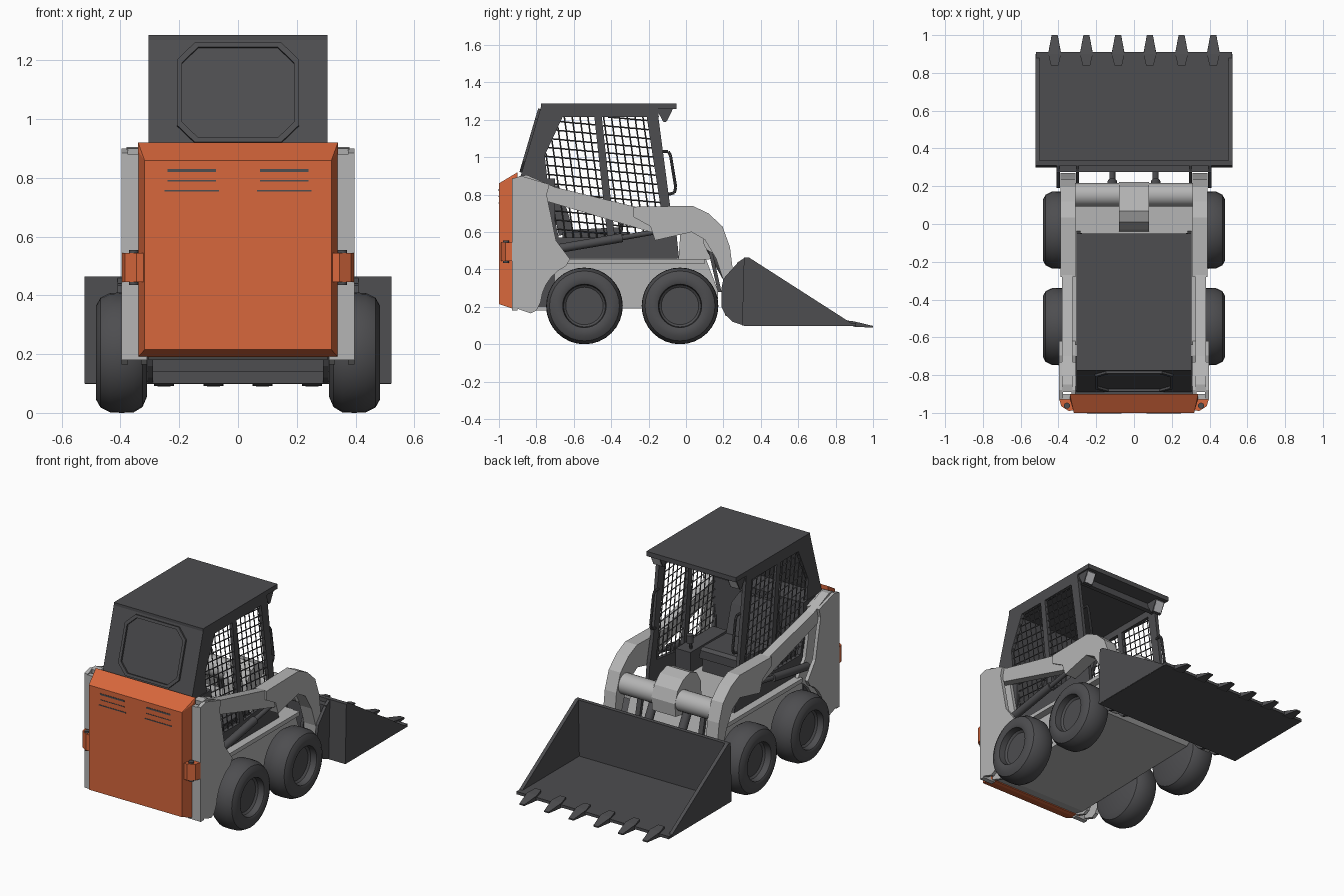
import bpy, bmesh, math
from mathutils import Vector, Matrix

if "Cube" in bpy.data.objects:
    bpy.data.objects.remove(bpy.data.objects["Cube"])

def material(name, r, g, b):
    m = bpy.data.materials.new(name)
    m.diffuse_color = (r, g, b, 1)
    m.use_nodes = True
    m.node_tree.nodes["Principled BSDF"].inputs["Base Color"].default_value = m.diffuse_color
    return m

DARK = material("charcoal", 0.075, 0.075, 0.08)
GREY = material("light grey", 0.46, 0.46, 0.46)
ORANGE = material("orange", 0.68, 0.135, 0.045)
LENS = material("lamp white", 0.6, 0.6, 0.62)

def finish(name, bm, mat, mirror=False, smooth=False):
    bmesh.ops.recalc_face_normals(bm, faces=bm.faces[:])
    me = bpy.data.meshes.new(name)
    bm.to_mesh(me)
    bm.free()
    me.materials.append(mat)
    if smooth:
        for p in me.polygons:
            p.use_smooth = True
        me.set_sharp_from_angle(angle=math.radians(35))
    ob = bpy.data.objects.new(name, me)
    bpy.context.collection.objects.link(ob)
    if mirror:
        ob.modifiers.new("Mirror", 'MIRROR').use_mirror_merge = False
    return ob

def side_plane(u, v, w):          # profile in y-z, depth along x
    return Vector((w, u, v))

def prism(name, loops, w0, w1, mat, mirror=False, f=side_plane):
    """Extrude outline loops[0] (later loops are holes) from w0 to w1."""
    bm = bmesh.new()
    for loop in loops:
        vs = [bm.verts.new(f(u, v, w0)) for u, v in loop]
        for i in range(len(vs)):
            bm.edges.new((vs[i - 1], vs[i]))
    d = f(0, 0, w1) - f(0, 0, w0)
    bmesh.ops.triangle_fill(bm, use_beauty=True, edges=bm.edges[:], normal=d.normalized())
    r = bmesh.ops.extrude_face_region(bm, geom=bm.faces[:])
    bmesh.ops.translate(bm, verts=[g for g in r["geom"] if isinstance(g, bmesh.types.BMVert)], vec=d)
    return finish(name, bm, mat, mirror)

def hull(name, pts, mat, mirror=False):
    bm = bmesh.new()
    for p in pts:
        bm.verts.new(p)
    bmesh.ops.convex_hull(bm, input=bm.verts[:])
    bmesh.ops.dissolve_limit(bm, angle_limit=0.01, verts=bm.verts[:], edges=bm.edges[:])
    return finish(name, bm, mat, mirror)

def box(name, x0, x1, y0, y1, z0, z1, mat, mirror=False):
    return hull(name, [(x, y, z) for x in (x0, x1) for y in (y0, y1) for z in (z0, z1)], mat, mirror)

def rods(name, segs, r, mat, mirror=False, n=16):
    """Round bars between pairs of points."""
    bm = bmesh.new()
    for a, b in segs:
        a, b = Vector(a), Vector(b)
        m = Matrix.Translation((a + b) / 2) @ (b - a).to_track_quat('Z', 'Y').to_matrix().to_4x4()
        bmesh.ops.create_cone(bm, cap_ends=True, segments=n, radius1=r, radius2=r,
                              depth=(b - a).length, matrix=m)
    return finish(name, bm, mat, mirror, n > 6)

# wheels
TYRE = [(0, .31), (.15, .31), (.185, .325), (.203, .355), (.205, .395), (.203, .435), (.187, .468),
        (.16, .483), (.125, .483), (.116, .478), (.112, .44), (.1, .43), (0, .43)]
for label, cy in (("rear", -.543), ("front", -.032)):
    bm = bmesh.new()
    vs = [bm.verts.new((x, cy, .205 + r)) for r, x in TYRE]
    es = [bm.edges.new(p) for p in zip(vs, vs[1:])]
    bmesh.ops.spin(bm, geom=vs + es, cent=(0, cy, .205), axis=(1, 0, 0),
                   angle=math.tau, steps=32, use_duplicate=False)
    bmesh.ops.remove_doubles(bm, verts=bm.verts[:], dist=1e-4)
    finish(label + "_wheels", bm, DARK, True, True)

# chassis and fender flange
prism("chassis", [[(-.92, .2), (-.83, .18), (.12, .2), (.17, .24), (.17, .29), (.107, .455), (-.92, .455)]],
      -.305, .305, GREY)
box("fender_flange", .3, .35, -.64, .1, .43, .455, GREY, True)
box("engine_bay", -.31, .31, -.92, -.7, .2, .885, DARK)

# rear towers: outer and inner plates, back wall
arc = [(-.543 + .235 * math.cos(math.radians(a)), .205 + .235 * math.sin(math.radians(a)))
       for a in range(175, 105, -12)]
tower = [(-.93, .2), (-.93, .885), (-.88, .9), (-.73, .855), (-.745, .8), (-.695, .555), (-.62, .455)] \
        + arc[::-1] + [(-.8, .18), (-.83, .165)]
prism("tower_outer_plate", [tower], .375, .397, GREY, True)
prism("tower_inner_plate", [tower], .31, .33, GREY, True)
box("tower_back_wall", .31, .397, -.93, -.9, .18, .88, GREY, True)

# lift arms with elbows
prism("lift_arm", [[(-.89, .9), (-.85, .905), (-.7, .84), (-.27, .735), (-.1, .72), (-.1, .6), (-.19, .6), (-.73, .76), (-.88, .8)]],
      .325, .38, GREY, True)
prism("arm_elbow", [[(-.28, .735), (.035, .74), (.12, .7), (.195, .63), (.235, .52), (.25, .4), (.27, .15),
                     (.21, .15), (.2, .34), (.16, .46), (.1, .56), (.03, .6), (-.165, .555), (-.19, .63),
                     (-.28, .68)]], .31, .39, GREY, True)
rods("lift_cylinder", [((.35, -.68, .512), (.35, -.34, .57))], .024, DARK, True)
rods("lift_cylinder_rod", [((.35, -.34, .57), (.35, -.17, .6))], .014, DARK, True)

# cross tube, centre hood and tilt cylinders
rods("cross_tube", [((-.32, .155, .55), (.32, .155, .55))], .062, GREY, n=24)
prism("centre_hood", [[(-.04, .45), (-.03, .6), (.01, .665), (.07, .69), (.14, .67), (.195, .62), (.222, .55),
                       (.215, .47), (.1, .45)]], -.08, .08, GREY)
rods("tilt_cylinder", [((.115, .13, .52), (.115, .22, .36))], .026, DARK, True)
rods("tilt_rod", [((.115, .22, .36), (.115, .3, .22))], .016, DARK, True)
hull("front_strut", [(x, y + d, z) for x in (.2, .23) for d in (0, .02) for y, z in ((.12, .5), (.17, .28))], DARK, True)

# bucket
box("bucket_floor", -.52, .52, .31, .91, .098, .115, DARK)
prism("bucket_back", [[(.3, .1), (.31, .465), (.335, .465), (.325, .1)]], -.52, .52, DARK)
prism("bucket_side", [[(.3, .1), (.31, .465), (.335, .465), (.865, .125), (.9, .1)]], .5, .522, DARK, True)
bracket = [(.31, .46), (.28, .44), (.2, .35), (.19, .3), (.19, .2), (.21, .16), (.25, .12), (.31, .1)]
prism("bracket_inner", [bracket], .29, .308, DARK, True)
prism("bracket_outer", [bracket], .392, .41, DARK, True)
box("attach_plate", -.41, .41, .275, .31, .14, .44, DARK)
for i in range(6):
    cx = (i - 2.5) * .168
    hull("bucket_tooth", [(cx + s * w, y, z) for s in (-1, 1) for w, y, z in
         ((.02, .84, .115), (.02, .84, .13), (.034, .905, .092), (.034, .9, .122), (.016, 1, .09), (.016, 1, .098))], DARK)

# rear door, hinges and vents
hull("rear_door", [(s * x, y, z) for s in (-1, 1) for x, y, z in
     ((.318, -1, .215), (.318, -1, .86), (.34, -.925, .19), (.34, -.925, .89), (.34, -.9, .19), (.34, -.9, .92))], ORANGE)
prism("door_hinge", [[(.315, -.985), (.345, -.99), (.385, -.965), (.395, -.93), (.33, -.93)]], .445, .545,
      ORANGE, True, lambda u, v, w: Vector((u, v, w)))
rods("hinge_pin", [((.355, -.962, .435), (.355, -.962, .555))], .016, DARK, True)
for z, x0, x1, t in ((.82, .075, .24, .01), (.788, .075, .24, .004), (.753, .065, .25, .006)):
    box("door_vent", x0, x1, -1.002, -.99, z, z + t, DARK, True)

# cab shell
rear_win = [(-.66, 1.215), (-.49, 1.215), (-.42, .57), (-.68, .57), (-.735, .82), (-.755, 1.01)]
front_win = [(-.45, 1.215), (-.21, 1.215), (-.115, .6), (-.38, .57)]
prism("cab_side", [[(-.775, 1.27), (-.155, 1.27), (-.085, .74), (-.05, .58), (-.037, .458), (-.66, .458),
                    (-.72, .5), (-.89, .88)], rear_win, front_win], .283, .305, DARK, True)
box("cab_roof", -.305, .305, -.775, -.05, 1.258, 1.287, DARK)
prism("cab_back", [[(-.775, 1.27), (-.89, .88), (-.865, .88), (-.75, 1.27)]], -.3, .3, DARK)
prism("cab_header", [[(-.18, 1.26), (-.15, 1.26), (-.145, 1.215), (-.175, 1.215)]], -.3, .3, DARK)
box("cab_floor", -.29, .29, -.7, -.05, .45, .475, GREY)

# raised octagon frame on the sloped cab back
def octagon(w, h, c):
    return [(w, h - c), (w - c, h), (c - w, h), (-w, h - c), (-w, c - h), (c - w, -h), (w - c, -h), (w, c - h)]
tilt = math.atan2(.115, .39)
def back_plane(u, v, w):
    return Vector((u, -.829 + v * math.sin(tilt) - w * math.cos(tilt),
                   1.088 + v * math.cos(tilt) + w * math.sin(tilt)))
prism("back_window_frame", [octagon(.207, .177, .06), octagon(.19, .16, .054)], -.005, .012, DARK, f=back_plane)

# wire mesh in the side windows, each wire clipped to its convex window
def clip(p, d, poly):
    lo, hi = -9.0, 9.0
    for i in range(len(poly)):           # outlines run clockwise
        a, b = Vector(poly[i - 1]), Vector(poly[i])
        n = Vector((b.y - a.y, a.x - b.x))
        den, num = n.dot(d), n.dot(a - p)
        if abs(den) < 1e-6:
            if num < 0:
                return None
        elif den > 0:
            lo = max(lo, num / den)
        else:
            hi = min(hi, num / den)
    return (p + d * lo, p + d * hi) if hi - lo > .01 else None

wires = []
for win in (rear_win, front_win):
    for i in range(30):
        for p, d in ((Vector((-.9 + i * .042, .9)), Vector((.14, -.99))),
                     (Vector((-.45, .45 + i * .048)), Vector((.99, -.09)))):
            seg = clip(p, d, win)
            if seg:
                wires.append([(.294, q.x, q.y) for q in seg])
rods("window_mesh", wires, .004, DARK, True, n=4)

# work lamps under the roof and grab handles
prism("lamp_housing", [[(-.16, 1.26), (-.07, 1.26), (-.105, 1.19), (-.12, 1.187)]], .23, .295, DARK, True)
prism("lamp_lens", [[(-.078, 1.252), (-.074, 1.25), (-.102, 1.193), (-.106, 1.195)]], .236, .289, LENS, True)
grip = [(.28, y, z) for y, z in ((-.13, 1.03), (-.095, 1.03), (-.083, 1.01), (-.055, .84), (-.062, .81), (-.1, .8))]
rods("grab_handle", list(zip(grip, grip[1:])), .008, DARK, True, n=8)

# seat and controls
box("seat_base", -.14, .14, -.64, -.36, .475, .56, DARK)
hull("seat_cushion", [(s * w, y, z) for s in (-1, 1) for w, y, z in
     ((.15, -.66, .55), (.15, -.34, .56), (.15, -.66, .61), (.14, -.36, .625), (.14, -.34, .61))], DARK)
hull("seat_back", [(s * w, y, z) for s in (-1, 1) for w, y, z in
     ((.15, -.68, .58), (.15, -.6, .6), (.15, -.72, .78), (.15, -.655, .78), (.11, -.725, .85), (.11, -.68, .85))], DARK)
box("side_console", .18, .28, -.66, -.3, .475, .6, DARK, True)
rods("control_lever", [((.21, -.35, .59), (.21, -.34, .66))], .009, DARK, True, n=8)
rods("lever_knob", [((.21, -.34, .64), (.21, -.337, .69))], .02, DARK, True, n=12)
